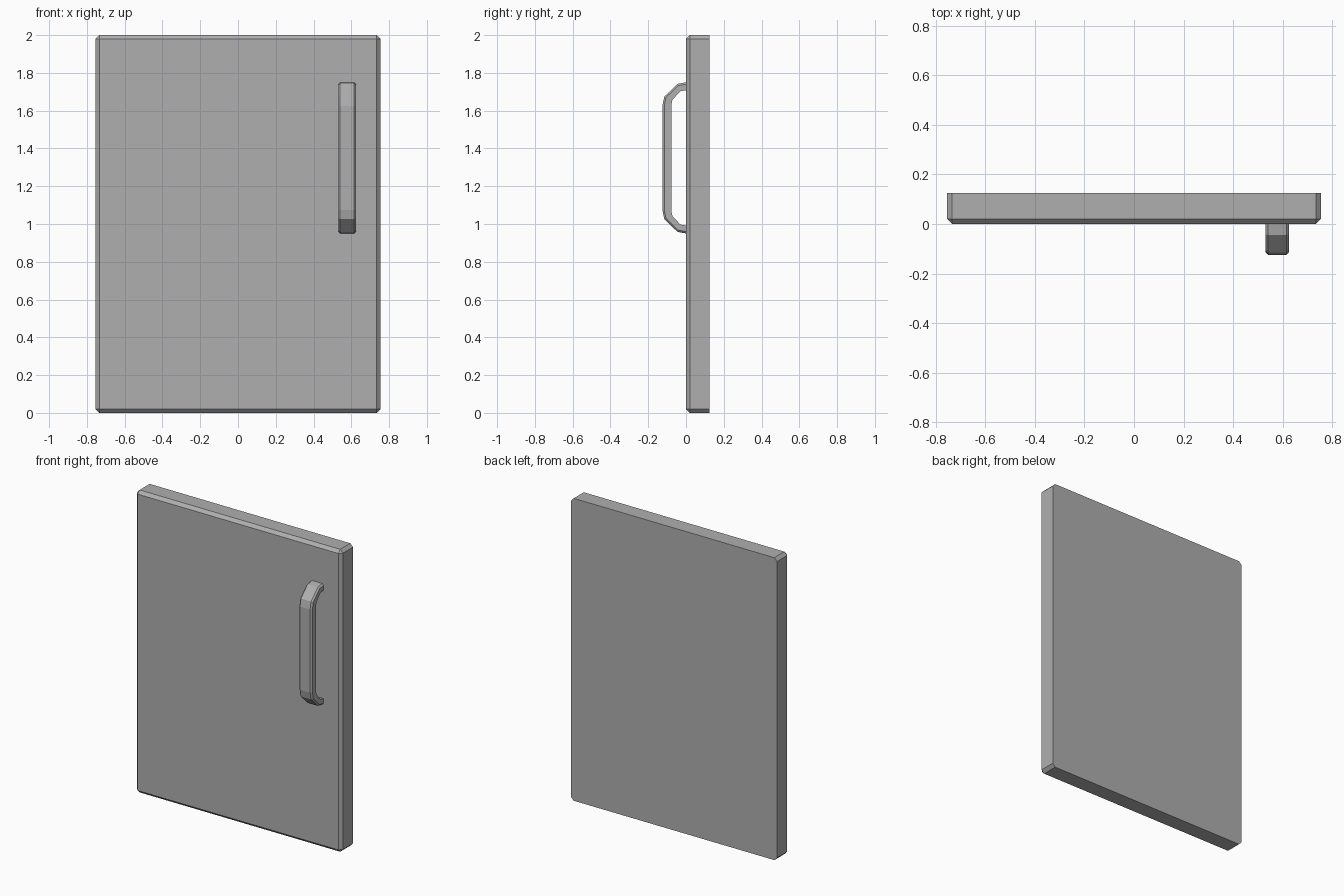
import bpy, bmesh
from mathutils import Vector

if "Cube" in bpy.data.objects:
    bpy.data.objects.remove(bpy.data.objects["Cube"])

grey = bpy.data.materials.new("dark_grey")
grey.diffuse_color = (0.43, 0.43, 0.43, 1)
grey.use_nodes = True
grey.node_tree.nodes["Principled BSDF"].inputs["Base Color"].default_value = grey.diffuse_color


def finish(name, bm):
    bmesh.ops.recalc_face_normals(bm, faces=bm.faces)
    mesh = bpy.data.meshes.new(name)
    bm.to_mesh(mesh)
    bm.free()
    mesh.materials.append(grey)
    obj = bpy.data.objects.new(name, mesh)
    bpy.context.collection.objects.link(obj)
    return obj


# Door panel: box chamfered on every edge except the rear outline
W, H, D, BEVEL = 1.508, 2.0, 0.125, 0.02
bm = bmesh.new()
bmesh.ops.create_cube(bm, size=1)
for v in bm.verts:
    v.co = (v.co.x * W, (v.co.y + 0.5) * D, (v.co.z + 0.5) * H)
edges = [e for e in bm.edges if any(v.co.y < 0.01 for v in e.verts)]
bmesh.ops.bevel(bm, geom=edges, offset=BEVEL, segments=1, affect='EDGES')
finish("door_panel", bm)

# Handle: chamfered bar swept along matching outer and inner (y, z) half paths
MID_X, HALF, MID_Z, CHAMFER = 0.578, 0.047, 1.35, 0.01
outer = [(0.004, 0.40), (0.0, 0.40), (-0.045, 0.392), (-0.115, 0.324), (-0.125, 0.275)]
inner = [(0.004, 0.358), (0.0, 0.358), (-0.03, 0.353), (-0.072, 0.307), (-0.078, 0.28)]


def mirrored(path):
    return path + [(y, -z) for y, z in reversed(path)]


bm = bmesh.new()
rings = []
for o, i in zip(mirrored(outer), mirrored(inner)):
    o, i = Vector(o), Vector(i)
    rim = o.lerp(i, CHAMFER / (o - i).length)
    section = [(-HALF, i), (-HALF, rim), (CHAMFER - HALF, o),
               (HALF - CHAMFER, o), (HALF, rim), (HALF, i)]
    rings.append([bm.verts.new((MID_X + x, p.x, MID_Z + p.y)) for x, p in section])
for a, b in zip(rings, rings[1:]):
    for k in range(6):
        n = (k + 1) % 6
        bm.faces.new((a[k], a[n], b[n], b[k]))
bm.faces.new(rings[0])
bm.faces.new(rings[-1])
finish("door_handle", bm)
